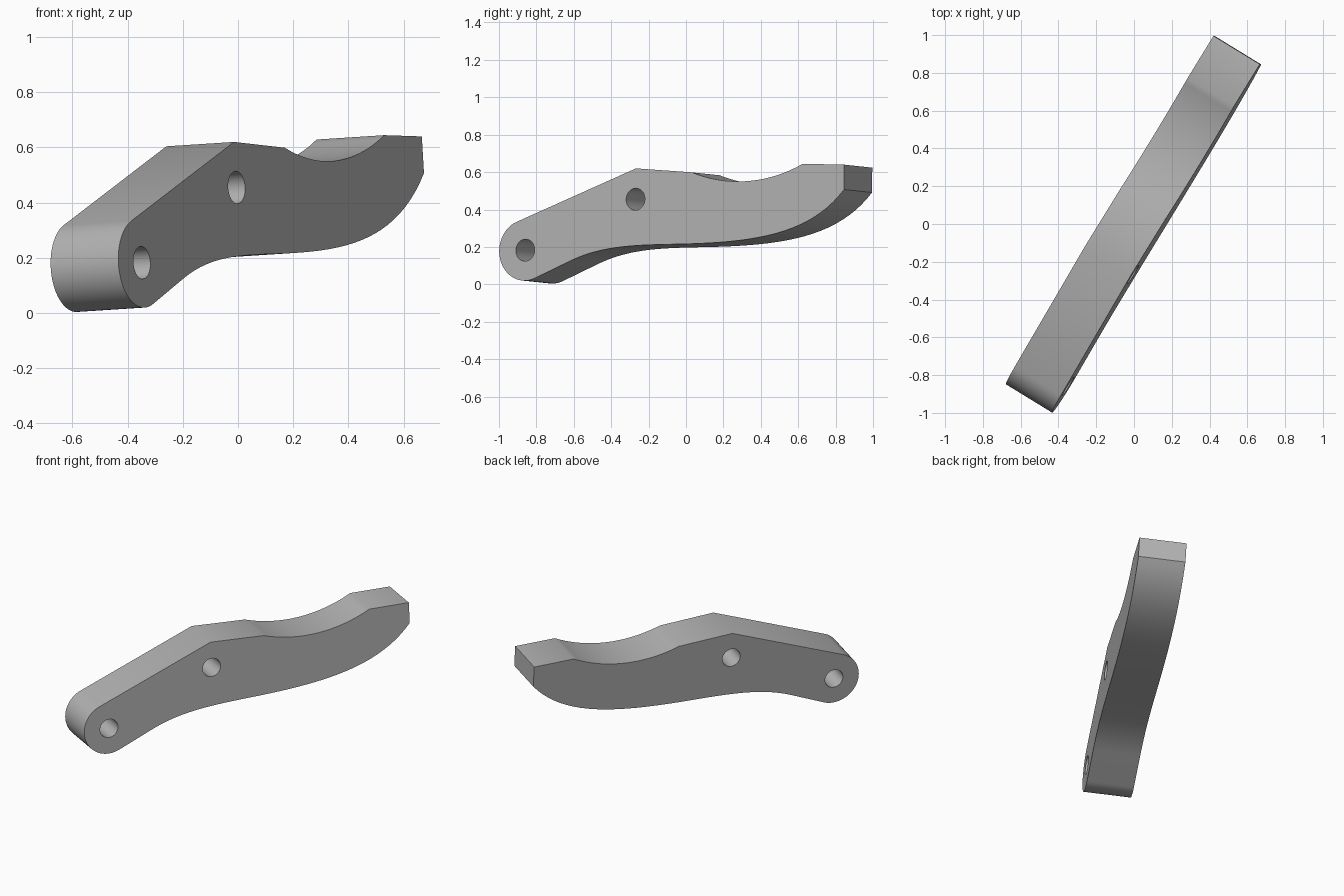
import bpy, bmesh
from math import cos, sin, radians
from mathutils import Vector, Matrix

cube = bpy.data.objects.get("Cube")
if cube:
    bpy.data.objects.remove(cube)

THICKNESS = 0.288


def arc(cx, cy, r, start, end, steps):
    """Points on an arc, angles in degrees."""
    angles = [radians(start + (end - start) * i / steps) for i in range(steps + 1)]
    return [(cx + r * cos(a), cy + r * sin(a)) for a in angles]


def bezier(p0, p1, p2, p3, steps=20):
    """Points on a cubic curve, without its first point."""
    p0, p1, p2, p3 = map(Vector, (p0, p1, p2, p3))
    pts = []
    for i in range(1, steps + 1):
        t = i / steps
        s = 1 - t
        pts.append(tuple(p0*s**3 + p1*3*s*s*t + p2*3*s*t*t + p3*t**3))
    return pts


# Outline: rounded pivot end, wavy underside, blunt tip, scooped top, peak
outline = arc(-0.682, -0.273, 0.163, 111, 293, 32)
outline.append((-0.40, -0.331))
outline += bezier((-0.40, -0.331), (-0.20, -0.247), (0, -0.245), (0.30, -0.24))
outline += bezier((0.30, -0.24), (0.75, -0.23), (1.10, -0.19), (1.305, 0.052))
outline.append((1.302, 0.185))
outline += arc(0.64, 0.995, 0.90, 296.5, 251, 20)
outline.append((-0.003, 0.165))

# Two round pin holes
holes = [arc(x, y, 0.059, 0, 348.75, 31) for x, y in ((-0.682, -0.273), (0, 0))]

curve = bpy.data.curves.new("lever_arm", "CURVE")
curve.dimensions = "2D"
curve.fill_mode = "BOTH"
curve.extrude = THICKNESS / 2
for pts in [outline] + holes:
    spline = curve.splines.new("POLY")
    spline.points.add(len(pts) - 1)
    for point, (x, y) in zip(spline.points, pts):
        point.co = (x, y, 0, 1)
    spline.use_cyclic_u = True

arm = bpy.data.objects.new("lever_arm", curve)
bpy.context.collection.objects.link(arm)
bpy.ops.object.select_all(action="DESELECT")
arm.select_set(True)
bpy.context.view_layer.objects.active = arm
bpy.ops.object.convert(target="MESH")
arm = bpy.context.object

# Stand the plate up on its slanted axis
along = Vector((0.522, 0.853, 0)).normalized()
normal = Vector((0.851, -0.521, 0.055)).normalized()
up = normal.cross(along)
frame = Matrix((along, up, normal)).transposed().to_4x4()
frame.translation = Vector((-0.005, -0.27, 0.455)) - normal * THICKNESS / 2

bm = bmesh.new()
bm.from_mesh(arm.data)
bmesh.ops.remove_doubles(bm, verts=bm.verts, dist=0.0005)
bmesh.ops.transform(bm, matrix=frame, verts=bm.verts)
bmesh.ops.recalc_face_normals(bm, faces=bm.faces)
bm.to_mesh(arm.data)
bm.free()

# Plain grey metal
grey = bpy.data.materials.new("plain_grey")
grey.use_nodes = True
colour = (0.45, 0.45, 0.45, 1)
grey.diffuse_color = colour
grey.node_tree.nodes["Principled BSDF"].inputs["Base Color"].default_value = colour
arm.data.materials.clear()
arm.data.materials.append(grey)
bpy.ops.object.shade_smooth_by_angle(angle=radians(30))
